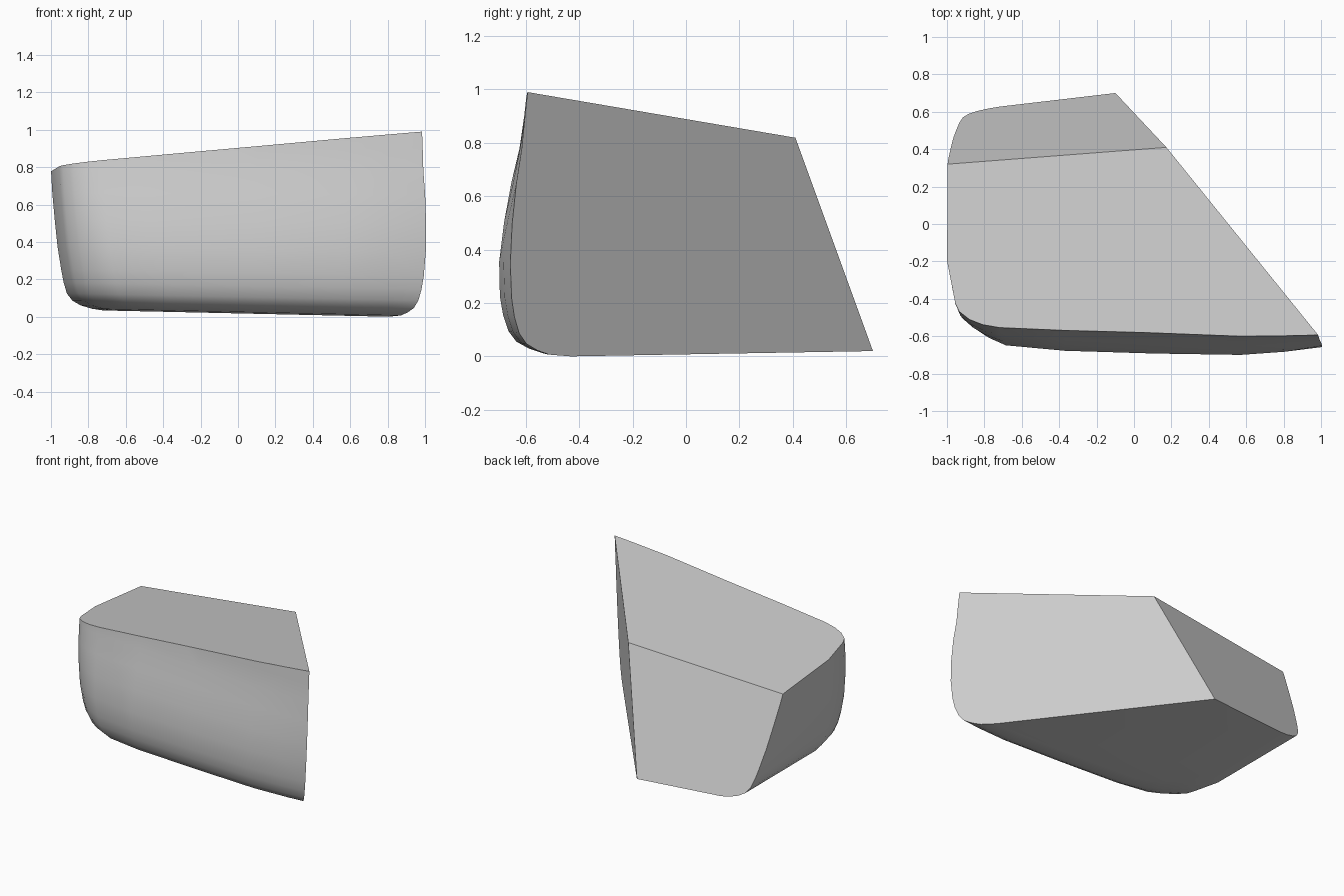
import bpy, bmesh
from mathutils import Vector

if "Cube" in bpy.data.objects:
    bpy.data.objects.remove(bpy.data.objects["Cube"])

# Side profile of the rounded skin: height, left wall x, front wall y
LEVELS = [(0, -.72, -.45), (.008, -.78, -.54), (.025, -.84, -.59),
          (.05, -.885, -.635), (.09, -.915, -.665), (.15, -.932, -.685),
          (.22, -.945, -.697), (.35, -.965, -.70), (.5, -.98, -.682),
          (.65, -.993, -.655), (.78, -1, -.625), (.9, -1, -.608),
          (1, -1, -.597), (1.2, -1, -.58)]

# Plan outline: rounded left corner (x from left wall, setback from front
# low, setback high), then the gently bowed front (x, setbacks)
CORNER = [(0, .43, .43), (.045, .25, .19), (.065, .19, .15), (.12, .14, .107),
          (.19, .092, .08), (.28, .05, .065)]
FRONT = [(-.37, .02, .045), (.1, .006, .025), (.57, 0, .002),
         (.8, .018, .002), (1, .045, .005), (1.3, .09, .01)]

# Flat cuts: outward normal and offset
CUTS = [((1, .8, -.05), .46),          # slanted right face
        ((-.1085, 1, .4005), .719),    # sloping back face
        ((-.087, .1, 1), .845)]        # tilted top face


def ring(bm, h, left, front):
    """One closed horizontal outline, tilted slightly near the base."""
    t = min(max((h - .3) / .55, 0), 1)
    pts = [(1.3, 1), (left, 1)]
    pts += [(left + u, front + a + (b - a) * t) for u, a, b in CORNER]
    pts += [(x, front + a + (b - a) * t) for x, a, b in FRONT]
    return [bm.verts.new((x, y, h + (.018 - .022 * x) * (1 - min(h, 1))))
            for x, y in pts]


# Loft the skin between outlines
bm = bmesh.new()
rings = [ring(bm, *lv) for lv in LEVELS]
n = len(rings[0])
for lo, hi in zip(rings, rings[1:]):
    for i in range(n):
        j = (i + 1) % n
        bm.faces.new((lo[i], lo[j], hi[j], hi[i]))
bm.faces.new(rings[0])
bm.faces.new(rings[-1])

# Slice off the flat right, back and top faces
for normal, offset in CUTS:
    nv = Vector(normal)
    cut = bmesh.ops.bisect_plane(
        bm, geom=bm.verts[:] + bm.edges[:] + bm.faces[:], dist=1e-5,
        plane_co=nv * offset / nv.length_squared, plane_no=nv, clear_outer=True)
    edges = [e for e in cut["geom_cut"] if isinstance(e, bmesh.types.BMEdge)]
    bmesh.ops.holes_fill(bm, edges=edges, sides=0)
bmesh.ops.recalc_face_normals(bm, faces=bm.faces[:])

mesh = bpy.data.meshes.new("rounded_wedge_block")
bm.to_mesh(mesh)
bm.free()
block = bpy.data.objects.new("rounded_wedge_block", mesh)
bpy.context.collection.objects.link(block)

# Smooth curved skin, crisp cut edges
bpy.context.view_layer.objects.active = block
block.select_set(True)
bpy.ops.object.shade_smooth_by_angle(angle=.6)
